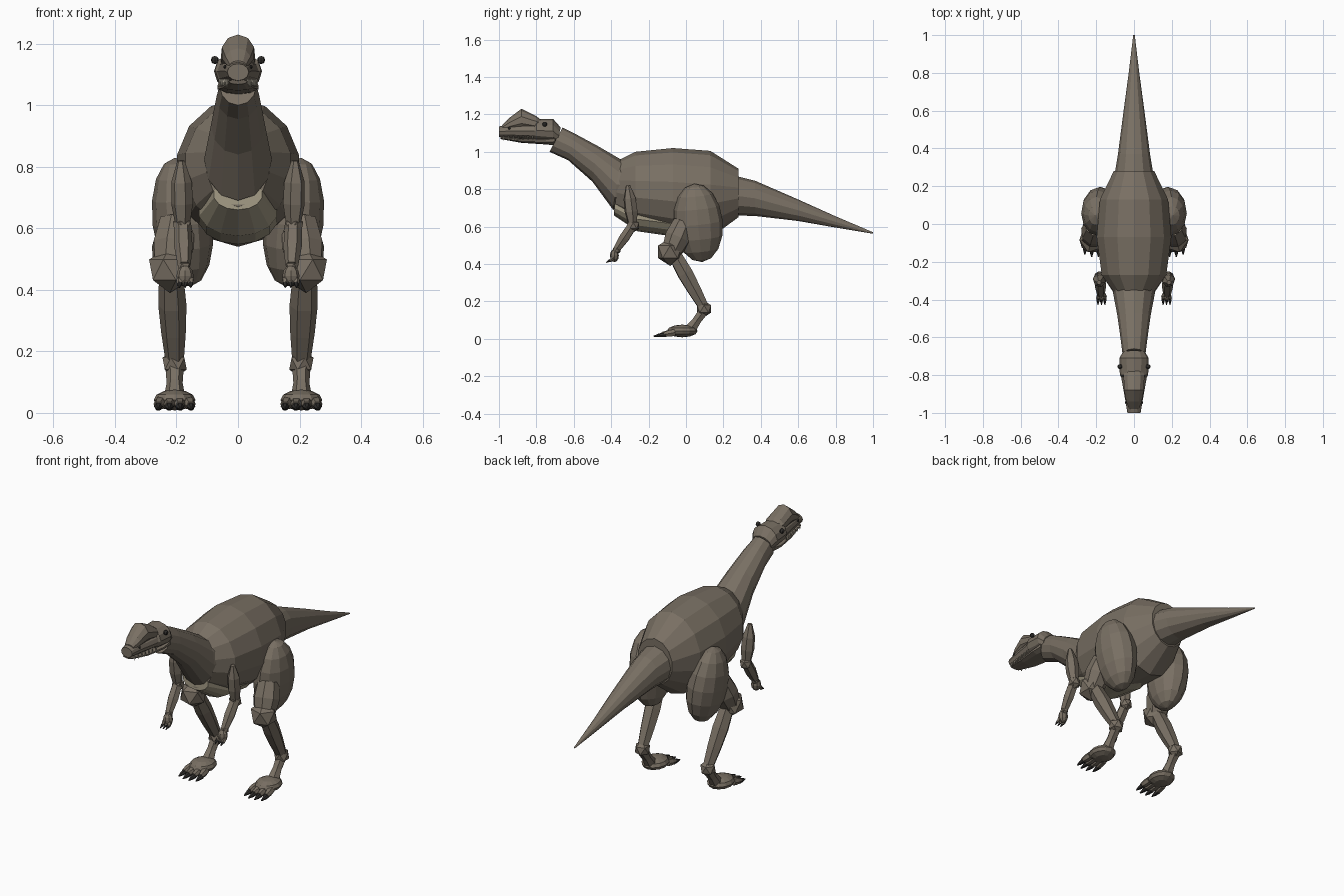
import bpy, bmesh
from math import sin, cos, tau
from mathutils import Vector, Matrix, Euler

if "Cube" in bpy.data.objects:
    bpy.data.objects.remove(bpy.data.objects["Cube"])


def material(name, rgb):
    m = bpy.data.materials.new(name)
    m.diffuse_color = (*rgb, 1)
    m.use_nodes = True
    m.node_tree.nodes["Principled BSDF"].inputs["Base Color"].default_value = m.diffuse_color
    return m


HIDE = material("hide", (0.19, 0.16, 0.125))
BELLY = material("belly", (0.36, 0.32, 0.23))
DARK = material("dark", (0.03, 0.028, 0.026))
IVORY = material("ivory", (0.55, 0.5, 0.4))


def finish(name, bm, mat, mirror):
    bmesh.ops.recalc_face_normals(bm, faces=bm.faces)
    me = bpy.data.meshes.new(name)
    bm.to_mesh(me)
    bm.free()
    me.materials.append(mat)
    ob = bpy.data.objects.new(name, me)
    bpy.context.collection.objects.link(ob)
    if mirror:
        ob.modifiers.new("mirror", 'MIRROR')
    return ob


def skin(bm, rings):
    rings = [[bm.verts.new(p) for p in r] for r in rings]
    n = len(rings[0])
    for a, b in zip(rings, rings[1:]):
        for i in range(n):
            j = (i + 1) % n
            bm.faces.new((a[i], a[j], b[j], b[i]))
    bm.faces.new(rings[0])
    bm.faces.new(rings[-1])


def loft(name, stations, n=14, mat=HIDE):
    """Each station: top y, top z, bottom y, bottom z, half width."""
    rings = []
    for ty, tz, by, bz, w in stations:
        ring = []
        for i in range(n):
            a = tau * i / n
            t = (1 + cos(a)) / 2
            ring.append((w * sin(a), by + (ty - by) * t, bz + (tz - bz) * t))
        rings.append(ring)
    bm = bmesh.new()
    skin(bm, rings)
    return finish(name, bm, mat, False)


def limb(name, a, b, radii, n=6, mat=HIDE):
    """Faceted tube from a to b with radii spread evenly along it."""
    a, b = Vector(a), Vector(b)
    q = (b - a).to_track_quat('Z', 'Y')
    rings = []
    for k, r in enumerate(radii):
        c = a.lerp(b, k / (len(radii) - 1))
        rings.append([c + q @ Vector((r * cos(tau * i / n), r * sin(tau * i / n), 0))
                      for i in range(n)])
    bm = bmesh.new()
    skin(bm, rings)
    return finish(name, bm, mat, True)


def ball(name, c, size, rot=(0, 0, 0), seg=(12, 8), mat=HIDE):
    bm = bmesh.new()
    m = Matrix.LocRotScale(Vector(c), Euler(rot), Vector(size))
    bmesh.ops.create_uvsphere(bm, u_segments=seg[0], v_segments=seg[1], radius=1, matrix=m)
    return finish(name, bm, mat, True)


def joint(name, c, r):
    bm = bmesh.new()
    bmesh.ops.create_icosphere(bm, subdivisions=1, radius=r, matrix=Matrix.Translation(c))
    return finish(name, bm, HIDE, True)


# Torso, neck and tail
loft("torso", [(-.35, .96, -.385, .67, .105), (-.27, 1.0, -.27, .60, .175),
               (-.07, 1.02, -.07, .555, .203), (.13, 1.005, .13, .54, .185),
               (.28, .91, .28, .65, .11)])
loft("belly", [(-.38, .76, -.385, .66, .08), (-.25, .74, -.26, .575, .13),
               (-.07, .72, -.07, .548, .13), (.05, .70, .05, .56, .1)], mat=BELLY)
loft("neck", [(-.66, 1.13, -.73, 1.0, .06), (-.60, 1.10, -.63, .955, .07),
              (-.47, 1.03, -.50, .84, .088), (-.35, .96, -.39, .69, .11),
              (-.25, .93, -.25, .70, .12)], 12)
loft("tail", [(.25, .875, .25, .66, .105), (.37, .845, .37, .657, .085),
              (.60, .745, .60, .63, .055), (.80, .655, .80, .595, .028),
              (1, .57, 1, .562, .004)], 12)

# Head, jaw and crest
loft("head", [(-1, 1.135, -1, 1.08, .035), (-.94, 1.15, -.94, 1.073, .045),
              (-.81, 1.155, -.81, 1.065, .068), (-.80, 1.175, -.80, 1.055, .075),
              (-.71, 1.175, -.71, 1.045, .078), (-.67, 1.13, -.69, 1.04, .06)], 12)
loft("lower_jaw", [(-.995, 1.085, -.99, 1.068, .03), (-.88, 1.072, -.88, 1.048, .052),
                   (-.76, 1.075, -.76, 1.04, .07), (-.70, 1.09, -.70, 1.035, .068)], 10)
loft("crest", [(-.98, 1.145, -.98, 1.11, .028), (-.94, 1.185, -.94, 1.11, .043),
               (-.88, 1.23, -.88, 1.11, .055), (-.80, 1.19, -.80, 1.11, .058),
               (-.76, 1.16, -.76, 1.12, .04)], 10)
ball("eye", (.075, -.755, 1.147), (.013, .013, .013), seg=(8, 6), mat=DARK)
ball("nostril", (.043, -.945, 1.125), (.005, .008, .006), seg=(6, 4), mat=DARK)
for k in range(7):
    y, x = -.975 + .026 * k, .034 + .004 * k
    limb("tooth", (x, y, 1.085), (x, y, 1.06), (.005, .001), 4, IVORY)

# Hind legs
ball("thigh", (.18, .065, .62), (.098, .132, .212), (.1, .12, 0))
limb("lower_thigh", (.2, -.01, .62), (.222, -.08, .46), (.06, .072, .055), 8)
joint("knee", (.222, -.085, .465), .075)
limb("shin", (.217, -.055, .44), (.206, .095, .17), (.04, .046, .04, .03))
joint("ankle", (.206, .097, .16), .044)
limb("instep", (.206, .095, .15), (.206, .02, .045), (.03, .026, .036))
ball("foot", (.206, -.02, .042), (.068, .082, .034), seg=(12, 6))
for k in range(4):
    s = k - 1.5
    x, y = .206 + .03 * s, -.135 + .012 * abs(s)
    limb("toe", (x, -.06, .034), (x + .005 * s, y, .024), (.02, .02, .014))
    limb("toe_claw", (x + .005 * s, y + .01, .022), (x + .006 * s, y - .045, .014),
         (.015, .011, .003), 6, DARK)

# Arms
limb("upper_arm", (.185, -.31, .82), (.18, -.285, .61), (.012, .034, .036, .024))
joint("elbow", (.18, -.282, .605), .036)
limb("forearm", (.18, -.29, .60), (.175, -.37, .48), (.028, .03, .021))
joint("wrist", (.175, -.37, .475), .024)
ball("hand", (.172, -.383, .445), (.028, .024, .035), seg=(8, 6))
for k in range(3):
    x = .172 + .018 * (k - 1)
    limb("finger", (x, -.39, .435), (x, -.405, .415), (.011, .008), 5)
    limb("finger_claw", (x, -.405, .42), (x, -.428, .408), (.009, .002), 5, DARK)
